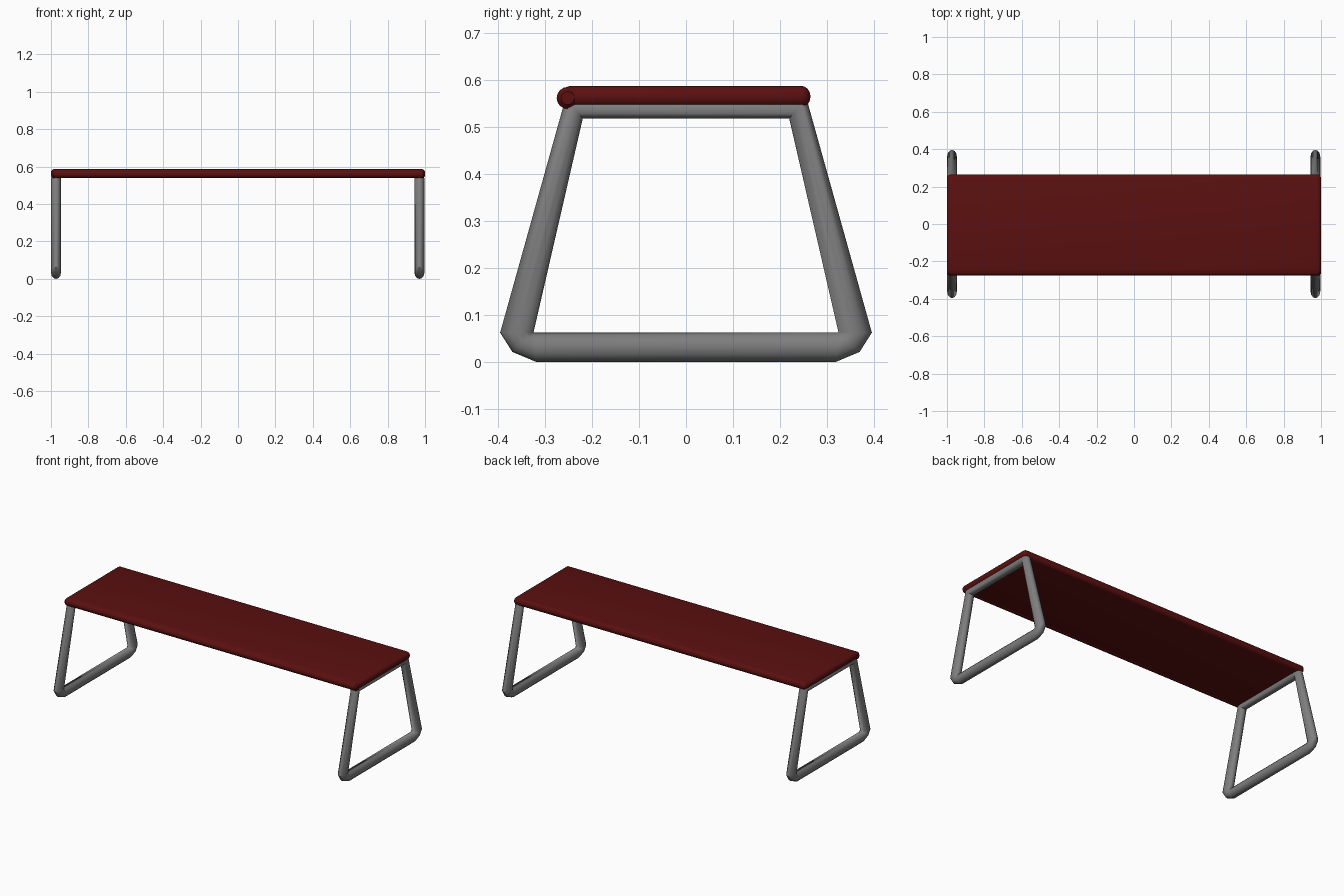
import bpy, bmesh, math
from mathutils import Vector

cube = bpy.data.objects.get("Cube")
if cube:
    bpy.data.objects.remove(cube)


def make_material(name, rgb, roughness):
    mat = bpy.data.materials.new(name)
    mat.use_nodes = True
    mat.diffuse_color = (*rgb, 1)
    bsdf = mat.node_tree.nodes["Principled BSDF"]
    bsdf.inputs["Base Color"].default_value = (*rgb, 1)
    bsdf.inputs["Roughness"].default_value = roughness
    return mat


RED = make_material("dark red", (0.105, 0.005, 0.005), 0.5)
GREY = make_material("metal grey", (0.21, 0.21, 0.21), 0.5)


def finish(name, bm, mat, angle):
    bmesh.ops.recalc_face_normals(bm, faces=bm.faces)
    mesh = bpy.data.meshes.new(name)
    bm.to_mesh(mesh)
    bm.free()
    mesh.materials.append(mat)
    obj = bpy.data.objects.new(name, mesh)
    bpy.context.collection.objects.link(obj)
    bpy.ops.object.select_all(action="DESELECT")
    obj.select_set(True)
    bpy.context.view_layer.objects.active = obj
    bpy.ops.object.shade_smooth_by_angle(angle=math.radians(angle))
    return obj


# Seat: slab with rolled edges
bm = bmesh.new()
bmesh.ops.create_cube(bm, size=1)
bmesh.ops.scale(bm, vec=(2, 0.53, 0.046), verts=bm.verts)
bmesh.ops.translate(bm, vec=(0, 0, 0.565), verts=bm.verts)
bmesh.ops.bevel(bm, geom=bm.edges[:], offset=0.021, segments=4,
                profile=0.5, affect="EDGES")
finish("seat", bm, RED, 40)

# Front lip: a slim roll along the front edge, hanging a little lower
RADIUS = 0.0235
profile = [(-1, 0.6), (-0.99, 1), (0.99, 1), (1, 0.6)]
bm = bmesh.new()
rings = []
for x, s in profile:
    rings.append([bm.verts.new((x, -0.252 + s * RADIUS * math.cos(a),
                                0.562 + s * RADIUS * math.sin(a)))
                  for a in (math.tau * i / 16 for i in range(16))])
for r0, r1 in zip(rings, rings[1:]):
    for i in range(16):
        j = (i + 1) % 16
        bm.faces.new((r0[i], r0[j], r1[j], r1[i]))
bm.faces.new(rings[0])
bm.faces.new(rings[-1])
finish("seat_front_lip", bm, RED, 40)

# Leg frames: closed tube loop; each station is an (inner, outer) pair in y, z
half = [((0.22, 0.518), (0.257, 0.56)),
        ((0.325, 0.062), (0.396, 0.062)),
        ((0.325, 0.062), (0.37, 0.021)),
        ((0.325, 0.062), (0.32, 0))]
mirrored = [((-a, b), (-c, d)) for (a, b), (c, d) in reversed(half)]
stations = half + mirrored
SIDES = 12


def leg_frame(name, x):
    bm = bmesh.new()
    loops = []
    for inner, outer in stations:
        p, q = Vector((x, *inner)), Vector((x, *outer))
        mid, arm = (p + q) / 2, (q - p) / 2
        side = Vector((0.026, 0, 0))
        loops.append([bm.verts.new(mid + arm * math.cos(a) + side * math.sin(a))
                      for a in (math.tau * i / SIDES for i in range(SIDES))])
    for k, r0 in enumerate(loops):
        r1 = loops[(k + 1) % len(loops)]
        for i in range(SIDES):
            j = (i + 1) % SIDES
            bm.faces.new((r0[i], r0[j], r1[j], r1[i]))
    bmesh.ops.remove_doubles(bm, verts=bm.verts, dist=0.0005)
    finish(name, bm, GREY, 45)


leg_frame("left_leg_frame", 0.97)
leg_frame("right_leg_frame", -0.973)
